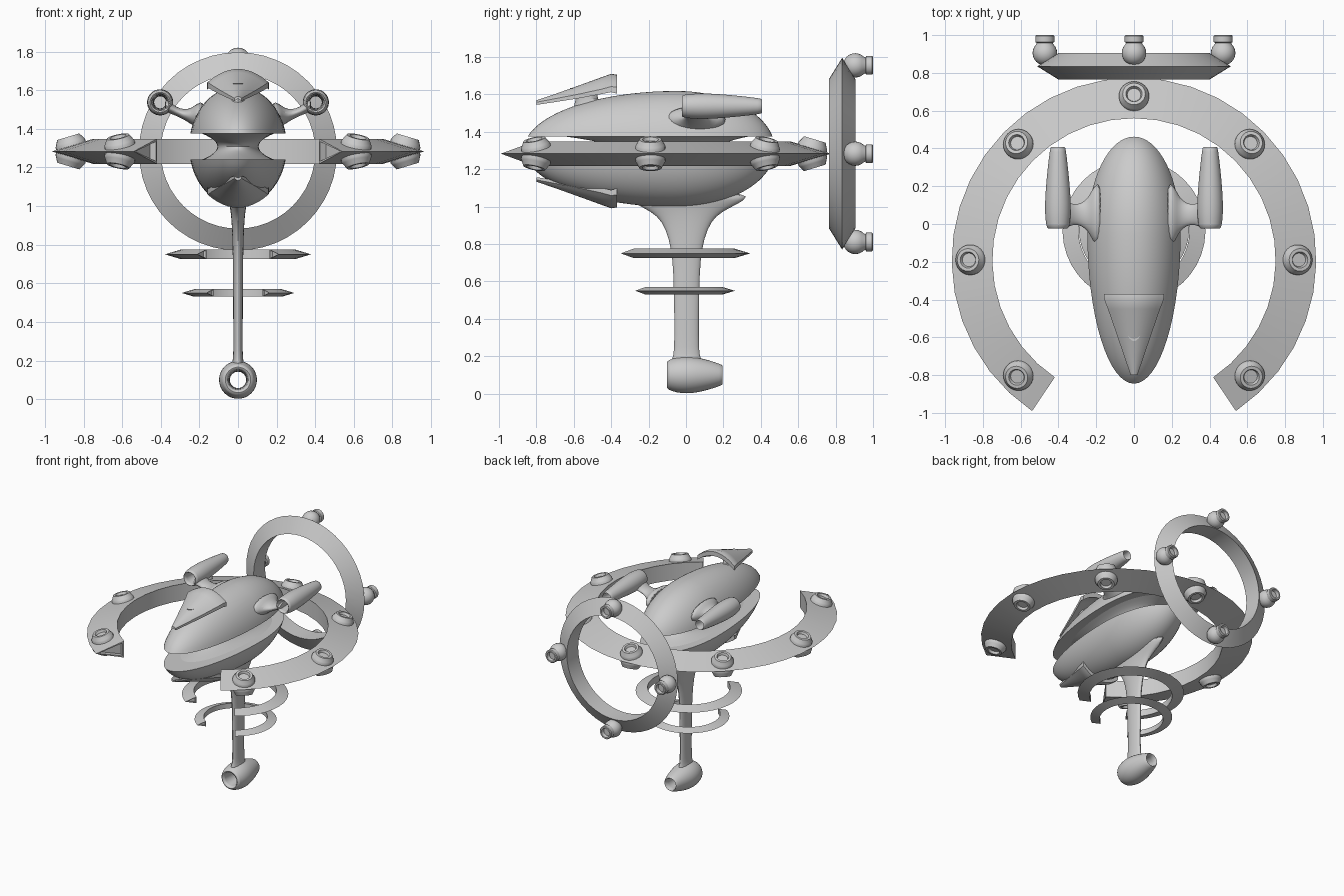
import bpy, bmesh
from math import sin, cos, pi, radians, atan2, asin, sqrt
from mathutils import Matrix, Vector

if "Cube" in bpy.data.objects:
    bpy.data.objects.remove(bpy.data.objects["Cube"], do_unlink=True)

MID = 1.283      # height of the big ring
HULL = 1.308     # height of the hull centre

grey = bpy.data.materials.new("hull_grey")
grey.use_nodes = True
grey.diffuse_color = (0.6, 0.6, 0.6, 1)
grey.node_tree.nodes["Principled BSDF"].inputs["Base Color"].default_value = (0.6, 0.6, 0.6, 1)

MOVE = lambda x, y, z: Matrix.Translation((x, y, z))
TURN = lambda deg, axis: Matrix.Rotation(radians(deg), 4, axis)
FLIP = Matrix.Scale(-1, 4, Vector((0, 0, 1)))
TO_Y = TURN(-90, 'X')    # lays a lathe axis along +y


def loft(name, rings, matrix=Matrix(), closed=False, inset=0, smooth=0):
    """Skin a list of equal point loops; cap the ends unless closed."""
    bm = bmesh.new()
    loops = [[bm.verts.new(p) for p in ring] for ring in rings]
    n = len(loops[0])
    pairs = list(zip(loops, loops[1:])) + ([(loops[-1], loops[0])] if closed else [])
    for a, b in pairs:
        for i in range(n):
            j = (i + 1) % n
            bm.faces.new((a[i], a[j], b[j], b[i]))
    caps = [] if closed else [bm.faces.new(loops[0]), bm.faces.new(loops[-1])]
    bm.transform(matrix)
    bmesh.ops.recalc_face_normals(bm, faces=bm.faces)
    if inset:
        bmesh.ops.inset_individual(bm, faces=caps, thickness=inset, depth=0)
        bmesh.ops.inset_individual(bm, faces=caps, thickness=inset * 0.1, depth=-inset * 2)
    bmesh.ops.remove_doubles(bm, verts=bm.verts, dist=1e-5)
    mesh = bpy.data.meshes.new(name)
    bm.to_mesh(mesh)
    bm.free()
    mesh.materials.append(grey)
    ob = bpy.data.objects.new(name, mesh)
    bpy.context.collection.objects.link(ob)
    bpy.ops.object.select_all(action='DESELECT')
    ob.select_set(True)
    bpy.context.view_layer.objects.active = ob
    bpy.ops.object.shade_smooth_by_angle(angle=radians(35))
    if smooth:
        mod = ob.modifiers.new("smooth", 'SUBSURF')
        mod.levels = mod.render_levels = smooth
    return ob


def spin(name, profile, matrix=Matrix(), n=32, start=0, sweep=360, **kw):
    """Turn a closed (radius, height) profile around z."""
    full = sweep == 360
    angles = [radians(start + sweep * i / n) for i in range(n if full else n + 1)]
    rings = [[(r * cos(a), r * sin(a), h) for r, h in profile] for a in angles]
    return loft(name, rings, matrix, closed=full, **kw)


def oval(cx, cy, cz, u, v, n=20):
    """Oval loop with half axes given as vectors."""
    c, u, v = Vector((cx, cy, cz)), Vector(u), Vector(v)
    return [c + u * cos(2 * pi * i / n) + v * sin(2 * pi * i / n) for i in range(n)]


def egg(s, z, n=64):
    """Plan of the hull: long nose, shorter tail."""
    pts = []
    for i in range(n):
        a = 2 * pi * i / n
        length = 0.525 if sin(a) > 0 else 0.815
        pts.append((0.253 * s * cos(a), -0.05 + length * s * sin(a), z))
    return pts


# Hull halves and the waisted core between them
HALF, GAP = 0.31, 0.068
first = asin(GAP / HALF)
steps = [first + (pi / 2 - 0.01 - first) * i / 18 for i in range(19)]
for name, side in (("upper_hull", 1), ("lower_hull", -1)):
    loft(name, [egg(cos(a), HULL + side * HALF * sin(a)) for a in steps])
loft("hull_core", [egg(0.42 + 0.34 * (k / 6) ** 2, HULL + 0.07 * k / 6) for k in range(-6, 7)])


# Open rings: the large one around the hull, two small ones around the stem
def open_ring(name, s, y, z):
    spin(name, [(0.75 * s, -0.065 * s), (0.965 * s, 0), (0.75 * s, 0.065 * s)],
         MOVE(0, y, z), n=32, start=-56, sweep=292, inset=0.018 * s)


open_ring("large_ring", 1, -0.19, MID)
open_ring("upper_stem_ring", 0.392, -0.035, 0.75)
open_ring("lower_stem_ring", 0.302, -0.03, 0.55)

# Emitters on both faces of the large ring
emitter = [(0, -0.02), (0.08, -0.02), (0.08, 0.012), (0.074, 0.022), (0.06, 0.048),
           (0.043, 0.048), (0.036, 0.03), (0, 0.03)]
tilt = atan2(0.065, 0.215) * 180 / pi
for k in range(7):
    for label, flip in (("top", Matrix()), ("bottom", FLIP)):
        spin(f"ring_emitter_{label}_{k + 1}", emitter,
             MOVE(0, -0.19, MID) @ flip @ TURN(45 * k - 45, 'Z')
             @ MOVE(0.865, 0, 0.03) @ TURN(tilt, 'Y'), n=24)

# Upright rear ring with ball thrusters
spin("rear_ring", [(0.4, -0.07), (0.513, 0), (0.4, 0.07)], MOVE(0, 0.835, MID) @ TO_Y, n=48)
ball = [(0.065 * sin(a), -0.065 * cos(a)) for a in (pi * i / 12 for i in range(10))]
thruster = ball + [(0.042, 0.054), (0.05, 0.058), (0.05, 0.09), (0.045, 0.095),
                   (0.034, 0.095), (0.03, 0.07), (0, 0.07)]
for k in range(4):
    a = pi / 2 * k
    spin(f"rear_thruster_{k + 1}", thruster,
         MOVE(0.472 * cos(a), 0.905, MID + 0.472 * sin(a)) @ TO_Y, n=24)

# Side pods on flared arms
pod = [(0.052, -0.025), (0.062, -0.015), (0.07, 0.06), (0.067, 0.16), (0.056, 0.28),
       (0.042, 0.4), (0.036, 0.41), (0.029, 0.4), (0.036, 0.1), (0.043, -0.02)]
arm = [(0.17, 1.465, 0.19, 0.085), (0.215, 1.465, 0.15, 0.065), (0.24, 1.465, 0.09, 0.042),
       (0.28, 1.473, 0.058, 0.026), (0.32, 1.49, 0.052, 0.023), (0.355, 1.51, 0.07, 0.03),
       (0.38, 1.525, 0.085, 0.034)]
for name, side in (("left", 1), ("right", -1)):
    spin(name + "_pod", pod, MOVE(side * 0.403, 0, 1.537) @ TO_Y, n=28, smooth=1)
    loft(name + "_pod_arm", [oval(side * x, 0.05, z, (0, ry, 0), (0, 0, rz))
                             for x, z, ry, rz in arm], smooth=1)

# Arched visors above and below the nose: y, half width, crest, edge, thickness
visor = [(-0.8, 0.018, 1.568, 1.558, 0.014), (-0.7, 0.052, 1.602, 1.577, 0.018),
         (-0.58, 0.093, 1.645, 1.6, 0.022), (-0.45, 0.138, 1.692, 1.628, 0.026),
         (-0.4, 0.157, 1.71, 1.642, 0.03), (-0.37, 0.16, 1.705, 1.638, 0.034)]


def arch(y, w, crest, edge, t):
    us = [i / 6 for i in range(-6, 7)]
    top = [(w * u, y, edge + (crest - edge) * (1 - u * u)) for u in us]
    return top + [(x, y, z - t) for x, y, z in reversed(top)]


sections = [arch(*row) for row in visor]
loft("upper_visor", sections)
loft("lower_visor", sections, MOVE(0, 0, 2 * HULL + 0.085) @ FLIP)
loft("visor_strut", [oval(0, y, z, (rx, 0, 0), (0, ry, 0)) for y, z, rx, ry in
                     ((-0.5, 1.53, 0.045, 0.1), (-0.53, 1.575, 0.028, 0.06),
                      (-0.55, 1.635, 0.04, 0.07))])

# Stem flaring into the hull: z, half depth, half width
stem = [(1.08, 0.36, 0.06), (1.03, 0.31, 0.05), (0.995, 0.235, 0.042), (0.95, 0.155, 0.036),
        (0.88, 0.112, 0.031), (0.78, 0.083, 0.028), (0.65, 0.07, 0.026), (0.4, 0.066, 0.025),
        (0.23, 0.066, 0.024), (0.19, 0.075, 0.028), (0.17, 0.09, 0.04)]
loft("stem", [oval(0, 0.003, z, (rx, 0, 0), (0, ry, 0)) for z, ry, rx in stem], smooth=1)

# Hollow pod at the foot of the stem
foot = [(0.066, -0.105), (0.08, -0.095), (0.095, -0.05), (0.1, 0), (0.096, 0.05),
        (0.08, 0.12), (0.058, 0.185), (0.049, 0.2), (0.041, 0.19), (0.043, 0), (0.052, -0.1)]
spin("foot_pod", foot, MOVE(0, 0, 0.1) @ TO_Y, n=32, smooth=1)
